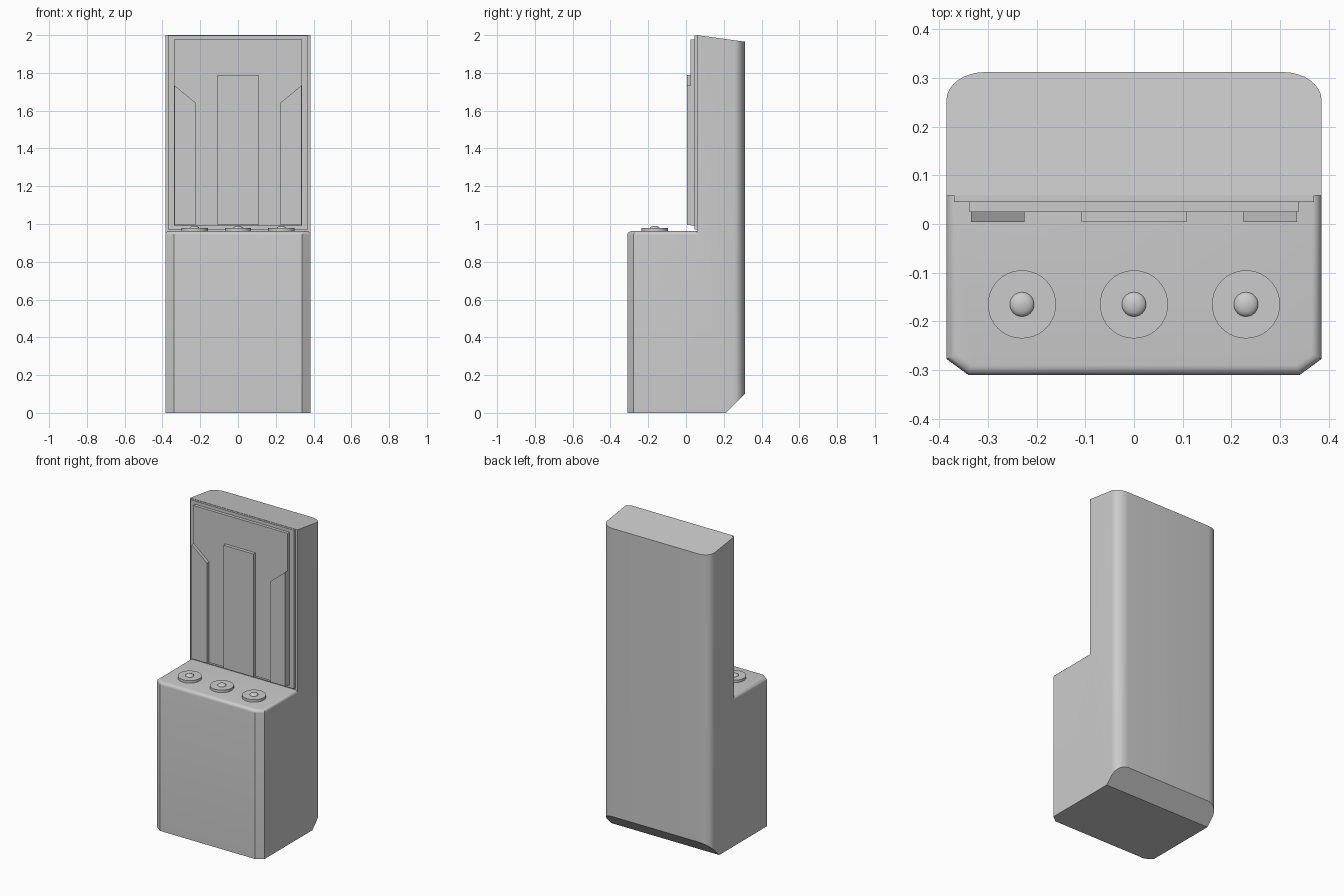
import bpy, bmesh, math
from mathutils import Vector

if "Cube" in bpy.data.objects:
    bpy.data.objects.remove(bpy.data.objects["Cube"])

W, YM, YF, YB = 0.385, 0.058, -0.31, 0.312   # half width, wall plane, front, back
LEDGE, R = 0.962, 0.02                       # ledge height, ledge edge radius


def finish(bm, name, smooth=False):
    bmesh.ops.remove_doubles(bm, verts=bm.verts, dist=1e-5)
    bmesh.ops.recalc_face_normals(bm, faces=bm.faces)
    me = bpy.data.meshes.new(name)
    bm.to_mesh(me)
    bm.free()
    ob = bpy.data.objects.new(name, me)
    bpy.context.collection.objects.link(ob)
    if smooth:
        bpy.ops.object.select_all(action='DESELECT')
        ob.select_set(True)
        bpy.context.view_layer.objects.active = ob
        bpy.ops.object.shade_smooth_by_angle(angle=math.radians(30))
    return ob


def plate(name, pts, y0, y1):
    """Flat plate from an x/z outline, thickened along y."""
    bm = bmesh.new()
    f = bm.faces.new([bm.verts.new((x, y0, z)) for x, z in pts])
    ext = bmesh.ops.extrude_face_region(bm, geom=[f])['geom']
    bmesh.ops.translate(bm, vec=(0, y1 - y0, 0),
                        verts=[v for v in ext if isinstance(v, bmesh.types.BMVert)])
    return finish(bm, name)


def rect(x, z0, z1):
    return [(-x, z0), (x, z0), (x, z1), (-x, z1)]


def cut(bm, co, no, fill):
    res = bmesh.ops.bisect_plane(bm, geom=bm.verts[:] + bm.edges[:] + bm.faces[:],
                                 plane_co=co, plane_no=no, clear_outer=fill)
    if fill:
        edges = [e for e in res['geom_cut'] if isinstance(e, bmesh.types.BMEdge)]
        bmesh.ops.holes_fill(bm, edges=edges)


# Body, tall back half: rounded plan, sloped top, chamfered bottom
bm = bmesh.new()
half = [(W, YM)]
for i in range(9):
    a = math.pi / 2 * i / 8
    half.append((W - 0.08 + 0.08 * math.cos(a), YB - 0.057 + 0.057 * math.sin(a)))
plan = half + [(-x, y) for x, y in reversed(half)]
base = bm.faces.new([bm.verts.new((x, y, 0)) for x, y in plan])
ext = bmesh.ops.extrude_face_region(bm, geom=[base])['geom']
bmesh.ops.translate(bm, vec=(0, 0, 2), verts=[v for v in ext if isinstance(v, bmesh.types.BMVert)])
if not base.is_valid or base not in bm.faces[:] or len([f for f in bm.faces if f.calc_center_median().z < 1e-4]) == 0:
    bm.faces.new([v for v in bm.verts if v.co.z < 1e-4])
cut(bm, Vector((0, YM, 2.0)), Vector((0, 0.035, YB - YM)), True)
cut(bm, Vector((0, 0.21, 0)), Vector((0, 1, -1)), True)
cut(bm, Vector((0, 0, LEDGE - R)), Vector((0, 0, 1)), False)
inner = [f for f in bm.faces
         if all(abs(v.co.y - YM) < 1e-4 and v.co.z < LEDGE - R + 1e-4 for v in f.verts)]
bmesh.ops.delete(bm, geom=inner, context='FACES')

# Body, low front half: stacked rings with a rounded ledge edge
levels = [(0, 0)] + [(R * (1 - math.cos(math.pi / 2 * k / 5)),
                      LEDGE - R + R * math.sin(math.pi / 2 * k / 5)) for k in range(6)]
prev = None
for i, z in levels:
    side = [(W - i, YM), (W - i, -0.277 + 0.5 * i), (0.34 - 0.32 * i, YF + i)]
    ring = [bm.verts.new((x, y, z)) for x, y in side + [(-x, y) for x, y in reversed(side)]]
    if prev:
        for k in range(5):
            bm.faces.new((prev[k], prev[k + 1], ring[k + 1], ring[k]))
    else:
        bm.faces.new(ring)
    prev = ring
bm.faces.new(prev)
finish(bm, "body", True)

# Layered panels on the upright wall
plate("panel_frame", rect(0.37, 0.972, 1.998), 0.045, 0.06)
plate("panel", rect(0.338, 0.992, 1.977), 0.025, 0.047)
plate("center_strip", rect(0.108, 0.995, 1.79), 0.004, 0.027)
for s, n in ((-1, "left"), (1, "right")):
    plate(n + "_strip", [(s * x, z) for x, z in
          ((0.225, 0.995), (0.335, 0.995), (0.335, 1.733), (0.225, 1.642))], 0.004, 0.027)

# Three knobs on the ledge: flat disc with a small dome
for n, x in enumerate((-0.23, 0, 0.23), 1):
    bm = bmesh.new()
    rings = [(0.07, LEDGE - 0.004), (0.07, 0.978), (0.025, 0.978)]
    rings += [(0.025 * math.cos(math.pi / 2 * k / 5), 0.978 + 0.012 * math.sin(math.pi / 2 * k / 5))
              for k in range(1, 5)]
    prev = None
    for r, z in rings:
        ring = [bm.verts.new((x + r * math.cos(math.tau * k / 40),
                              -0.165 + r * math.sin(math.tau * k / 40), z)) for k in range(40)]
        if prev:
            for k in range(40):
                bm.faces.new((prev[k], prev[k - 39], ring[k - 39], ring[k]))
        else:
            bm.faces.new(ring)
        prev = ring
    tip = bm.verts.new((x, -0.165, 0.99))
    for k in range(40):
        bm.faces.new((prev[k], prev[k - 39], tip))
    finish(bm, f"knob_{n}", True)
